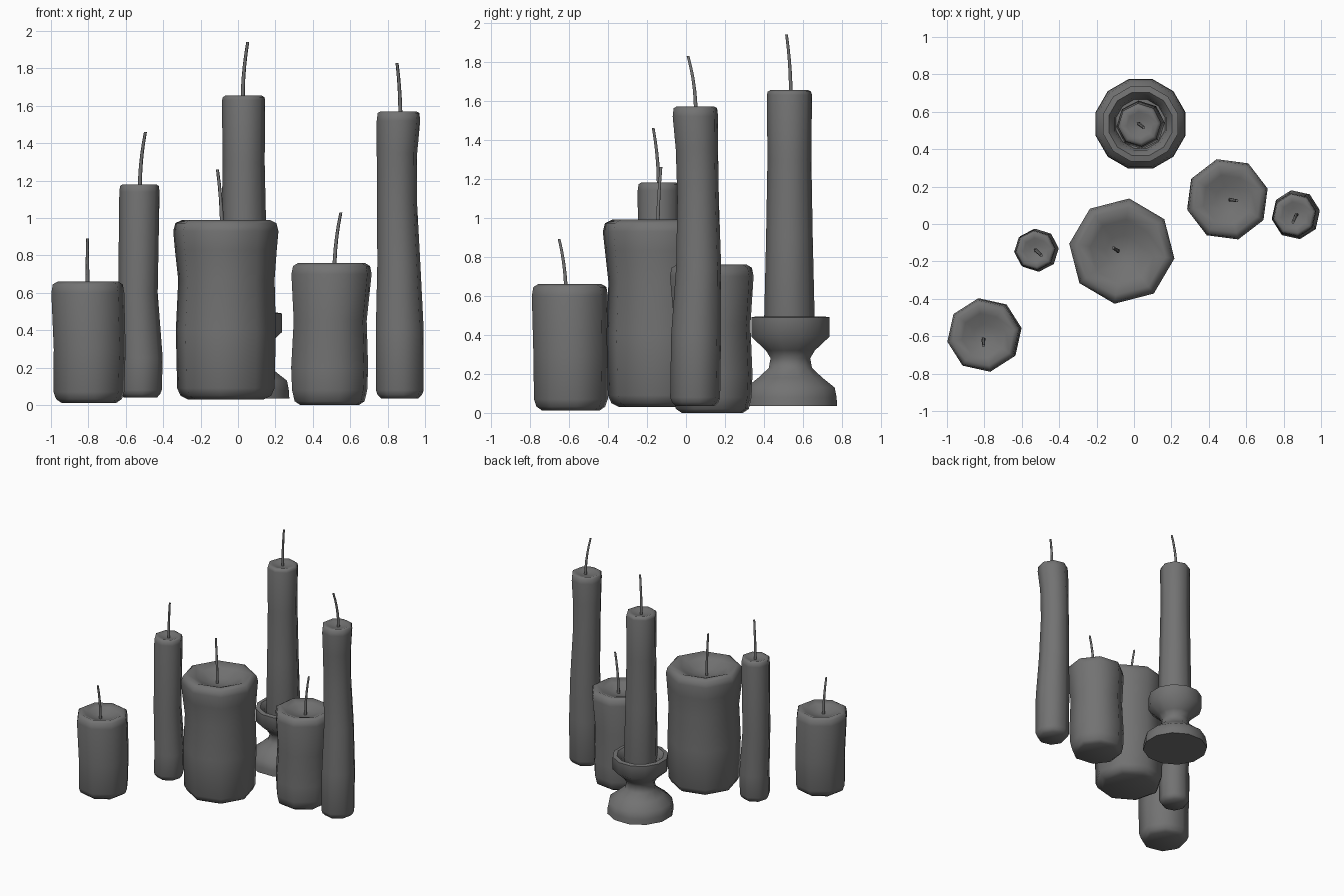
import bpy, bmesh, math
from mathutils import Vector

cube = bpy.data.objects.get("Cube")
if cube:
    bpy.data.objects.remove(cube, do_unlink=True)

grey = bpy.data.materials.new("dark_grey_wax")
grey.use_nodes = True
COLOUR = (0.17, 0.17, 0.17, 1)
grey.diffuse_color = COLOUR
grey.node_tree.nodes["Principled BSDF"].inputs["Base Color"].default_value = COLOUR


def loft(name, rings, sides, phase=0.0, angle=50):
    """Skin a stack of (x, y, z, radius) rings and cap both ends."""
    bm = bmesh.new()
    loops = []
    for x, y, z, r in rings:
        loop = []
        for i in range(sides):
            a = math.radians(phase) + math.tau * i / sides
            loop.append(bm.verts.new((x + r * math.cos(a), y + r * math.sin(a), z)))
        loops.append(loop)
    for low, high in zip(loops, loops[1:]):
        for i in range(sides):
            j = (i + 1) % sides
            bm.faces.new((low[i], low[j], high[j], high[i]))
    bm.faces.new(loops[0][::-1])
    bm.faces.new(loops[-1])
    bmesh.ops.recalc_face_normals(bm, faces=bm.faces)
    mesh = bpy.data.meshes.new(name)
    bm.to_mesh(mesh)
    bm.free()
    mesh.materials.append(grey)
    obj = bpy.data.objects.new(name, mesh)
    bpy.context.collection.objects.link(obj)
    bpy.ops.object.select_all(action='DESELECT')
    obj.select_set(True)
    bpy.context.view_layer.objects.active = obj
    bpy.ops.object.shade_smooth_by_angle(angle=math.radians(angle))
    return obj


def candle(name, body, bottom, top, dish, phase, wick_foot, wick_tip):
    """Wavy body rings, rounded foot, hollowed top and a bent wick."""
    x0, y0, _, r0 = body[0]
    x1, y1, _, r1 = body[-1]
    soft = min(0.07, 0.3 * r1)
    foot = [(x0, y0, bottom, r0 * 0.78),
            (x0, y0, bottom + 0.02, r0 * 0.93)]
    crown = [(x1, y1, top - soft * 0.25, r1 * 0.96),
             (x1, y1, top, r1 * 0.83),
             (x1, y1, top - dish * 0.35, r1 * 0.6),
             (x1, y1, top - dish * 0.85, r1 * 0.3),
             (x1, y1, top - dish, r1 * 0.08)]
    loft(name, foot + body + crown, 8, phase, 70)

    # Wick: quadratic bend, upright at the foot
    a = Vector((*wick_foot, top - dish - 0.01))
    c = Vector(wick_tip)
    b = Vector((a.x, a.y, (a.z + c.z) / 2))
    rings = []
    for i in range(6):
        t = i / 5
        p = a * (1 - t) ** 2 + b * 2 * t * (1 - t) + c * t * t
        rings.append((p.x, p.y, p.z, 0.011 - 0.003 * t))
    loft(name + "_wick", rings, 6, 0, 70)


candle("short_pillar_candle",
       [(-0.797, -0.59, 0.07, 0.192), (-0.793, -0.59, 0.3, 0.195),
        (-0.803, -0.595, 0.6, 0.198)],
       0.012, 0.66, 0.05, 10, (-0.805, -0.615), (-0.805, -0.65, 0.89))

candle("thin_taper_candle",
       [(-0.522, -0.14, 0.08, 0.115), (-0.517, -0.14, 0.25, 0.115),
        (-0.535, -0.14, 0.6, 0.106), (-0.527, -0.14, 1.14, 0.108)],
       0.04, 1.18, 0.02, 5, (-0.525, -0.14), (-0.495, -0.168, 1.46))

candle("large_pillar_candle",
       [(-0.065, -0.14, 0.09, 0.263), (-0.065, -0.14, 0.4, 0.27),
        (-0.062, -0.14, 0.67, 0.26), (-0.065, -0.143, 0.83, 0.275),
        (-0.065, -0.145, 0.93, 0.284)],
       0.03, 0.99, 0.08, -8, (-0.085, -0.145), (-0.11, -0.128, 1.26))

candle("medium_pillar_candle",
       [(0.49, 0.135, 0.08, 0.208), (0.49, 0.135, 0.2, 0.213),
        (0.493, 0.135, 0.45, 0.202), (0.5, 0.132, 0.7, 0.222)],
       0.0, 0.76, 0.05, 15, (0.515, 0.13), (0.55, 0.124, 1.03))

candle("tall_taper_candle",
       [(0.865, 0.047, 0.08, 0.13), (0.865, 0.052, 0.4, 0.13),
        (0.86, 0.065, 0.75, 0.117), (0.85, 0.062, 1.1, 0.108),
        (0.85, 0.056, 1.35, 0.11), (0.858, 0.048, 1.52, 0.118)],
       0.035, 1.57, 0.02, 10, (0.868, 0.05), (0.85, 0.01, 1.83))

candle("holder_taper_candle",
       [(0.035, 0.53, 0.48, 0.13), (0.032, 0.53, 0.9, 0.12),
        (0.03, 0.53, 1.3, 0.113), (0.03, 0.53, 1.63, 0.116)],
       0.4, 1.655, 0.02, 5, (0.025, 0.537), (0.052, 0.515, 1.94))

# Spool-shaped candle holder: flared foot, narrow waist, hollow cup
HOLDER = [(0.035, 0.248), (0.08, 0.245), (0.13, 0.235), (0.18, 0.17),
          (0.23, 0.115), (0.28, 0.105), (0.32, 0.13), (0.39, 0.207),
          (0.49, 0.207), (0.495, 0.175), (0.46, 0.145), (0.41, 0.135)]
loft("candle_holder", [(0.035, 0.535, z, r) for z, r in HOLDER], 12, 15, 50)
